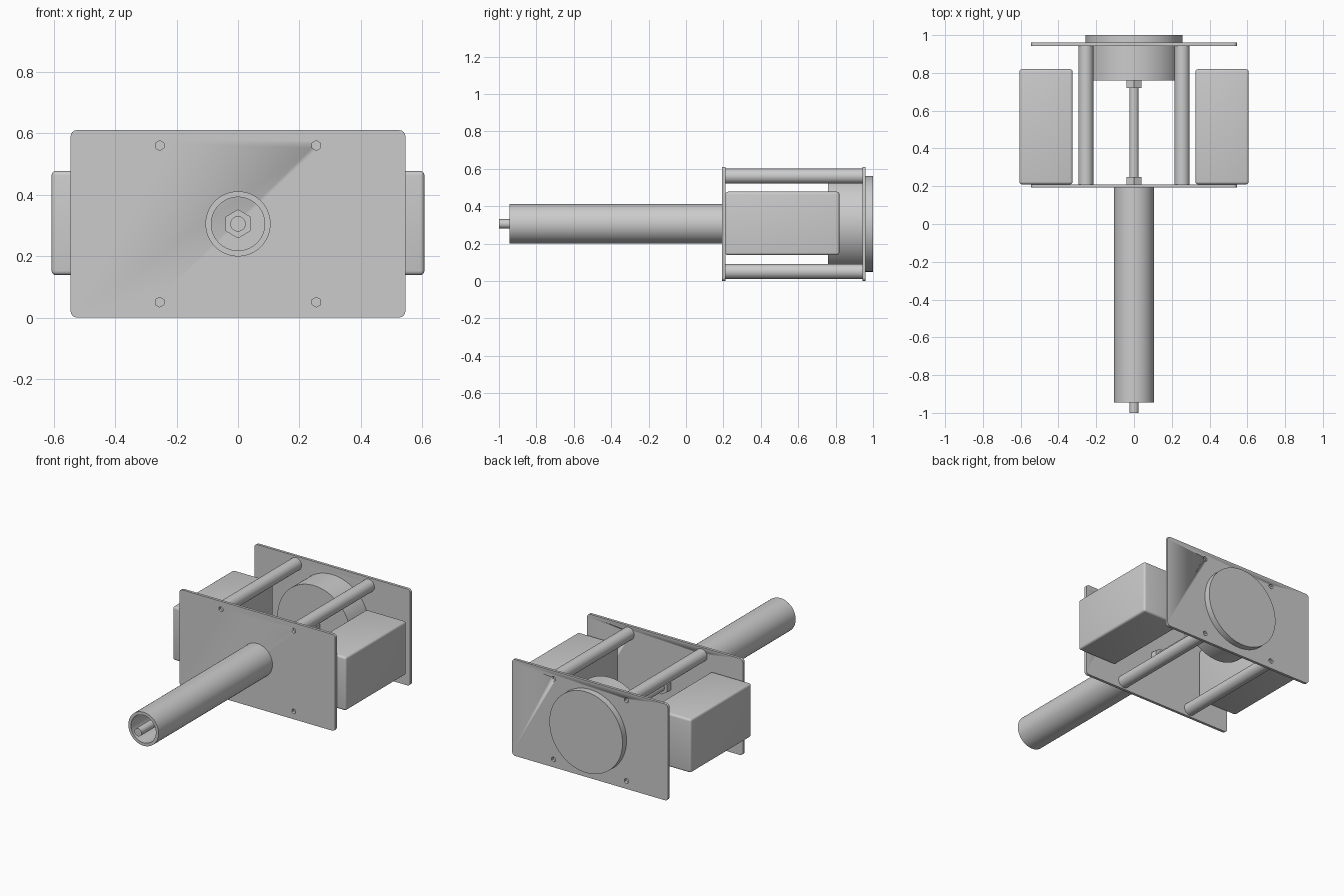
import bpy, bmesh
from math import sin, cos, pi, radians

cube = bpy.data.objects.get("Cube")
if cube:
    bpy.data.objects.remove(cube, do_unlink=True)

AXIS_Z = 0.305          # height of the central axis
ROD_X, ROD_Z = 0.255, 0.255   # spacer offsets from the axis

grey = bpy.data.materials.new("plain grey")
grey.use_nodes = True
grey.diffuse_color = (0.6, 0.6, 0.6, 1)
grey.node_tree.nodes["Principled BSDF"].inputs["Base Color"].default_value = (0.6, 0.6, 0.6, 1)


def finish(name, bm):
    bmesh.ops.recalc_face_normals(bm, faces=bm.faces)
    mesh = bpy.data.meshes.new(name)
    bm.to_mesh(mesh)
    bm.free()
    mesh.materials.append(grey)
    obj = bpy.data.objects.new(name, mesh)
    bpy.context.collection.objects.link(obj)
    return obj


def smooth(obj):
    bpy.ops.object.select_all(action='DESELECT')
    obj.select_set(True)
    bpy.context.view_layer.objects.active = obj
    bpy.ops.object.shade_smooth_by_angle(angle=radians(32))


def lathe(name, profile, x=0, z=AXIS_Z, sides=64, closed=False):
    """Turn a (radius, y) profile around an axis parallel to y."""
    bm = bmesh.new()
    rings = []
    for r, y in profile:
        angles = [pi / 2 + 2 * pi * i / sides for i in range(sides)]
        rings.append([bm.verts.new((x + r * cos(a), y, z + r * sin(a))) for a in angles])
    pairs = list(zip(rings, rings[1:]))
    if closed:
        pairs.append((rings[-1], rings[0]))
    else:
        bm.faces.new(rings[0])
        bm.faces.new(rings[-1])
    for a, b in pairs:
        for i in range(sides):
            j = (i + 1) % sides
            bm.faces.new((a[i], a[j], b[j], b[i]))
    obj = finish(name, bm)
    smooth(obj)
    return obj


def box(name, low, high, radius, only_y=False):
    """Box with rounded edges; only_y rounds just the edges running along y."""
    bm = bmesh.new()
    bmesh.ops.create_cube(bm, size=1)
    for v in bm.verts:
        v.co = [(lo + hi) / 2 + c * (hi - lo) for c, lo, hi in zip(v.co, low, high)]
    edges = [e for e in bm.edges
             if not only_y or abs(e.verts[0].co.y - e.verts[1].co.y) > 0.001]
    bmesh.ops.bevel(bm, geom=edges, offset=radius, segments=4, profile=0.5, affect='EDGES')
    obj = finish(name, bm)
    smooth(obj)
    return obj


def cut(target, cutter):
    mod = target.modifiers.new("hole", 'BOOLEAN')
    mod.operation = 'DIFFERENCE'
    mod.solver = 'EXACT'
    mod.object = cutter
    bpy.context.view_layer.objects.active = target
    bpy.ops.object.modifier_apply(modifier=mod.name)
    bpy.data.objects.remove(cutter, do_unlink=True)


corners = [(sx * ROD_X, AXIS_Z + sz * ROD_Z) for sx in (-1, 1) for sz in (-1, 1)]

# End plates with hexagonal screw holes
for name, y0, y1 in (("front_plate", 0.193, 0.21), ("back_plate", 0.943, 0.96)):
    plate = box(name, (-0.545, y0, 0), (0.545, y1, 0.61), 0.02, only_y=True)
    for x, z in corners:
        cut(plate, lathe("hole_cutter", [(0.016, y0 - 0.02), (0.016, y1 + 0.02)], x, z, 6))

# Spacer rods between the plates
for i, (x, z) in enumerate(corners):
    lathe(f"spacer_rod_{i + 1}", [(0.04, 0.21), (0.04, 0.943)], x, z, 40)

# Side boxes
box("left_box", (0.325, 0.21, 0.138), (0.607, 0.82, 0.477), 0.014)
box("right_box", (-0.607, 0.21, 0.138), (-0.325, 0.82, 0.477), 0.014)

# Drum passing through the back plate
lathe("drum", [(0.256, 0.76), (0.256, 1.0)], sides=96)

# Hollow front tube
lathe("front_tube", [(0.106, -0.945), (0.106, 0.193), (0.087, 0.193), (0.087, -0.945)],
      closed=True)

# Central shaft and its nuts
lathe("shaft", [(0.025, -1.0), (0.025, 0.76)], sides=40)
for name, y0, y1 in (("tube_nut", 0.153, 0.193), ("front_nut", 0.21, 0.25),
                     ("drum_nut", 0.72, 0.76)):
    lathe(name, [(0.047, y0), (0.047, y1)], sides=6)
